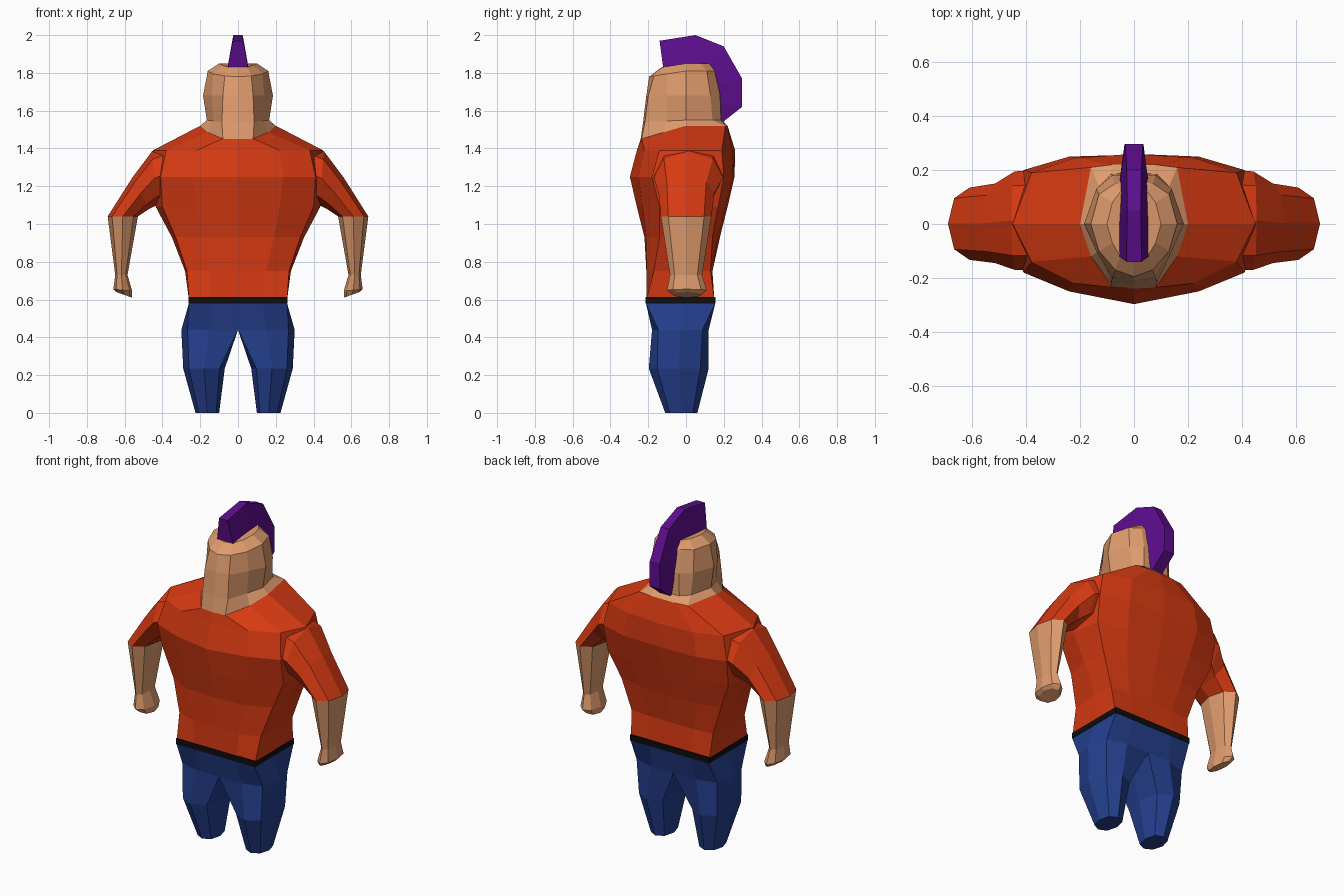
import bpy, bmesh, math

if "Cube" in bpy.data.objects:
    bpy.data.objects.remove(bpy.data.objects["Cube"])


def material(name, rgb):
    m = bpy.data.materials.new(name)
    m.diffuse_color = (*rgb, 1)
    m.use_nodes = True
    m.node_tree.nodes["Principled BSDF"].inputs["Base Color"].default_value = m.diffuse_color
    return m


ORANGE = material("orange_shirt", (0.68, 0.042, 0.006))
SKIN = material("skin", (0.74, 0.33, 0.155))
BLUE = material("blue_trousers", (0.018, 0.05, 0.27))
PURPLE = material("purple_hair", (0.11, 0.004, 0.27))
BLACK = material("black_belt", (0.004, 0.004, 0.004))


def loft(name, rings, mat, cap_start=True, cap_end=True):
    """Skin a list of equal-length point rings into one flat-shaded object."""
    bm = bmesh.new()
    rows = [[bm.verts.new(p) for p in ring] for ring in rings]
    n = len(rows[0])
    for a, b in zip(rows, rows[1:]):
        for i in range(n):
            j = (i + 1) % n
            bm.faces.new((a[i], a[j], b[j], b[i]))
    if cap_start:
        bm.faces.new(rows[0])
    if cap_end:
        bm.faces.new(rows[-1])
    bmesh.ops.recalc_face_normals(bm, faces=bm.faces)
    me = bpy.data.meshes.new(name)
    bm.to_mesh(me)
    bm.free()
    me.materials.append(mat)
    ob = bpy.data.objects.new(name, me)
    bpy.context.collection.objects.link(ob)
    return ob


def body_ring(z, x1, x2, x3, f0, f1, f2, b2, b1, b0, drop=0.0):
    """Symmetric 12-point section; drop lowers the front edge."""
    half = [(x1, f1), (x2, f2), (x3, 0), (x2, b2), (x1, b1)]
    pts = [(0, f0)] + half + [(0, b0)] + [(-x, y) for x, y in reversed(half)]
    return [(x, y, z - drop * max(0, y / f0)) for x, y in pts]


def limb_ring(s, inner, outer, y0, y1, n=8):
    """Oval section spanning inner to outer (x, z) and y0 to y1."""
    pts = []
    for i in range(n):
        a = 2 * math.pi * i / n
        t = 0.5 + 0.5 * math.cos(a)
        pts.append((s * (inner[0] + t * (outer[0] - inner[0])),
                    (y0 + y1) / 2 + (y1 - y0) / 2 * math.sin(a),
                    inner[1] + t * (outer[1] - inner[1])))
    return pts


def leg_ring(s, z, x0, x1, y0, y1, k_in, k_out):
    """Eight-point box section; k pulls the corners in."""
    cx, cy = (x0 + x1) / 2, (y0 + y1) / 2
    hx, hy = (x1 - x0) / 2, (y1 - y0) / 2
    pts = [(1, 0), (k_out, k_out), (0, 1), (-k_in, k_in),
           (-1, 0), (-k_in, -k_in), (0, -1), (k_out, -k_out)]
    return [(s * (cx + hx * u), cy + hy * v, z) for u, v in pts]


# Shirt body, from waist to collar
collar = body_ring(1.52, .08, .16, .20, -.24, -.235, -.12, .21, .22, .22, .07)
loft("shirt_body", [
    body_ring(.60, .14, .26, .26, -.21, -.21, -.21, .15, .15, .15),
    body_ring(.75, .15, .27, .28, -.21, -.21, -.17, .13, .14, .14),
    body_ring(.93, .19, .33, .35, -.22, -.21, -.14, .14, .17, .18),
    body_ring(1.09, .22, .40, .435, -.26, -.23, -.14, .17, .21, .22),
    body_ring(1.25, .24, .41, .47, -.297, -.25, -.18, .20, .25, .257),
    body_ring(1.39, .22, .38, .45, -.26, -.22, -.14, .19, .245, .26),
    collar], ORANGE)

# Head and neck rising from the collar
loft("head", [
    collar,
    body_ring(1.55, .085, .13, .165, -.227, -.217, -.10, .14, .185, .19, .01),
    body_ring(1.68, .08, .14, .185, -.21, -.20, -.10, .13, .18, .185),
    body_ring(1.81, .07, .13, .16, -.195, -.17, -.10, .11, .15, .16, .03),
    body_ring(1.85, .05, .08, .10, -.13, -.12, -.07, .08, .12, .135, .02),
], SKIN, cap_start=False)

# Crest of hair: outer (y, z), inner (y, z), outer half width, inner half width
crest = [((-.14, 1.97), (-.12, 1.82), .028, .055),
         ((.05, 2.0), (.0, 1.82), .025, .057),
         ((.20, 1.94), (.10, 1.80), .027, .057),
         ((.297, 1.77), (.15, 1.73), .033, .055),
         ((.297, 1.62), (.16, 1.64), .035, .052),
         ((.195, 1.54), (.165, 1.55), .035, .045)]
loft("hair_crest", [
    [(-wo, *o), (wo, *o), (wi, *i), (-wi, *i)] for o, i, wo, wi in crest], PURPLE)

# Belt
loft("belt", [[(x, y, z) for x, y in
               ((-.262, -.214), (.262, -.214), (.262, .157), (-.262, .157))]
              for z in (.58, .614)], BLACK)

for s, side in ((1, "right"), (-1, "left")):
    # Sleeve from shoulder to elbow
    cuff = limb_ring(s, (.53, 1.04), (.69, 1.04), -.133, .135)
    loft(f"sleeve_{side}", [
        limb_ring(s, (.36, 1.13), (.38, 1.41), -.17, .20),
        limb_ring(s, (.43, 1.10), (.455, 1.385), -.17, .195),
        limb_ring(s, (.47, 1.08), (.56, 1.245), -.145, .15),
        cuff], ORANGE, cap_end=False)

    # Forearm and fist
    loft(f"forearm_{side}", [
        cuff,
        limb_ring(s, (.585, .73), (.65, .73), -.085, .085),
        limb_ring(s, (.56, .645), (.66, .655), -.10, .11),
        limb_ring(s, (.56, .61), (.645, .64), -.07, .085)],
        SKIN, cap_start=False)

    # Trouser leg
    loft(f"trouser_leg_{side}", [
        leg_ring(s, .58, 0, .26, -.212, .155, 1, 1),
        leg_ring(s, .44, 0, .30, -.18, .12, 1, .78),
        leg_ring(s, .235, .07, .29, -.197, .12, .75, .72),
        leg_ring(s, 0, .10, .225, -.11, .06, .75, .72)], BLUE)
